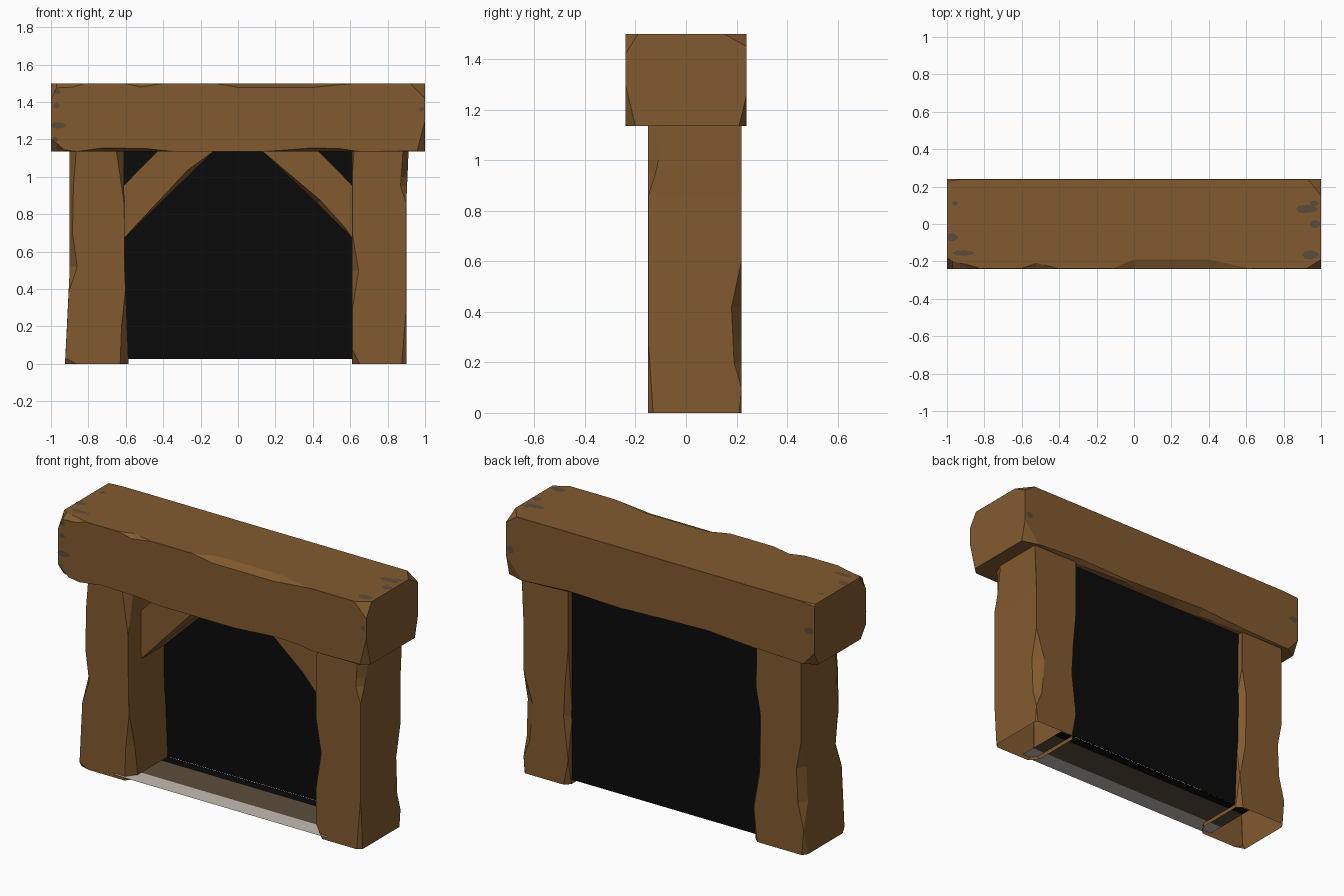
import bpy, bmesh, math

if "Cube" in bpy.data.objects:
    bpy.data.objects.remove(bpy.data.objects["Cube"])


def material(name, rgb):
    m = bpy.data.materials.new(name)
    m.diffuse_color = (*rgb, 1)
    m.use_nodes = True
    m.node_tree.nodes["Principled BSDF"].inputs["Base Color"].default_value = m.diffuse_color
    return m


WOOD = material("brown wood", (0.223, 0.103, 0.028))
STAIN = material("grey brown stain", (0.105, 0.075, 0.042))
DARK = material("tunnel black", (0.003, 0.003, 0.003))
DUST = material("pale dust", (0.56, 0.50, 0.45))


def make(name, verts, faces, mats, rule=None):
    me = bpy.data.meshes.new(name)
    me.from_pydata(verts, [], faces)
    for m in mats:
        me.materials.append(m)
    bm = bmesh.new()
    bm.from_mesh(me)
    bmesh.ops.recalc_face_normals(bm, faces=bm.faces)
    if rule:
        for f in bm.faces:
            f.material_index = rule(f.calc_center_median())
    bm.to_mesh(me)
    bm.free()
    ob = bpy.data.objects.new(name, me)
    bpy.context.collection.objects.link(ob)
    return ob


def lerp_keys(keys, t):
    """Piecewise linear value from (t, value...) keys."""
    if t <= keys[0][0]:
        return keys[0][1:]
    for a, b in zip(keys, keys[1:]):
        if t <= b[0]:
            k = (t - a[0]) / (b[0] - a[0])
            return tuple(p + (q - p) * k for p, q in zip(a[1:], b[1:]))
    return keys[-1][1:]


def timber(name, start, end, rect, chips, place, open_start=False):
    """Hewn log: a box whose four long edges carry varying chamfers."""
    ts = {start, end}
    for keys in [rect] + chips:
        ts |= {k[0] for k in keys}
    ts = sorted(ts)
    verts, faces = [], []
    for t in ts:
        u0, u1, v0, v1 = lerp_keys(rect, t)
        c = [[max(x, 0.001) for x in lerp_keys(k, t)] for k in chips]
        ring = [(u0, v0 + c[0][1]), (u0 + c[0][0], v0),
                (u1 - c[1][0], v0), (u1, v0 + c[1][1]),
                (u1, v1 - c[2][1]), (u1 - c[2][0], v1),
                (u0 + c[3][0], v1), (u0, v1 - c[3][1])]
        verts += [place(t, u, v) for u, v in ring]
    for s in range(len(ts) - 1):
        for i in range(8):
            j = (i + 1) % 8
            faces.append((s * 8 + i, s * 8 + j, s * 8 + 8 + j, s * 8 + 8 + i))
    n = len(verts)
    faces.append(tuple(range(n - 8, n)))
    if not open_start:
        faces.append(tuple(range(8)))
    return make(name, verts, faces, [WOOD])


# Lintel beam: chamfers front-bottom, back-bottom, back-top, front-top
timber("lintel_beam", -1, 1, [(-1, -.24, .24, 1.135, 1.5)], [
    [(-1, .05, .07), (-.93, .02, .01), (-.86, 0, 0), (-.72, .05, .02), (-.48, .04, .015),
     (-.35, 0, 0), (.15, 0, 0), (.4, .05, .02), (.55, .04, .015), (.65, 0, 0),
     (.96, .005, .01), (1, .04, .165)],
    [(-1, .04, .08), (-.93, 0, 0), (-.6, .02, .01), (-.3, .04, .03), (0, .06, .02),
     (.25, .01, .01), (.6, .03, .02), (.9, 0, 0), (1, .03, .125)],
    [(-1, .01, .01), (-.9, 0, 0), (.93, 0, 0), (1, .09, .05)],
    [(-1, .06, .09), (-.97, .04, .025), (-.88, .02, .02), (-.82, 0, 0), (-.61, 0, 0),
     (-.52, .03, .02), (-.4, 0, 0), (-.12, 0, 0), (0, .05, .022), (.4, .05, .022),
     (.63, 0, 0), (.92, 0, 0), (1, .05, .08)],
], lambda t, u, v: (t, u, v))

# Posts: chamfers left-front, right-front, right-back, left-back
upright = lambda t, u, v: (u, v, t)
timber("left_post", 0, 1.137,
       [(0, -.925, -.585, -.15, .22), (.5, -.9, -.605, -.15, .22), (1.137, -.9, -.61, -.15, .22)], [
    [(0, .06, .02), (.03, 0, 0), (.38, 0, 0), (.52, .04, .05), (.7, .015, .03),
     (.95, .02, .04), (1.137, .035, .05)],
    [(0, .045, .06), (.2, .03, .04), (.4, 0, 0), (.85, 0, 0), (1.137, .04, .06)],
    [(0, .03, .03), (.2, 0, 0), (.4, .03, .04), (.75, .03, .04), (.9, 0, 0)],
    [(0, .02, .03), (.15, 0, 0), (.3, .03, .05), (.5, .03, .05), (.65, 0, 0)],
], upright, True)
timber("right_post", 0, 1.137,
       [(0, .61, .9, -.15, .22), (.86, .61, .9, -.15, .22), (1.137, .61, .912, -.15, .22)], [
    [(0, .04, .05), (.08, 0, 0), (.28, 0, 0), (.5, .035, .05), (.7, 0, 0),
     (1, 0, 0), (1.137, .01, .02)],
    [(0, .025, .02), (.3, 0, 0), (.86, 0, 0), (.95, .035, .03), (1.137, .03, .07)],
    [(0, .01, .01), (.1, 0, 0), (.2, .04, .03), (.42, .06, .04), (.6, 0, 0)],
    [(0, .03, .03), (.15, 0, 0), (.4, .03, .04), (.6, .02, .02), (.8, 0, 0)],
], upright, True)

# Diagonal corner braces, mirrored, with a small chip on the front edge
for side, s in (("left", -1), ("right", 1)):
    inner = [(.615, .665), (.615, .95), (.43, 1.137), (.13, 1.137)]
    lo, hi = ((.25, 1.02), (.4, .875)) if s < 0 else ((.42, .86), (.56, .72))
    out = [(lo[0], lo[1]), (hi[0], hi[1])]
    prof = inner + out
    n = len(prof)
    mid = ((lo[0] + hi[0]) / 2 + .03, (lo[1] + hi[1]) / 2 + .03)
    front = inner + [(lo[0] + .02, lo[1] + .015), (hi[0] + .01, hi[1] + .01)]
    vs = [(s * x, -.03, z) for x, z in front]
    vs += [(s * x, 0, z) for x, z in prof] + [(s * x, .18, z) for x, z in prof]
    fs = [tuple(range(n)), tuple(range(2 * n, 3 * n))]
    fs += [(r * n + i, r * n + (i + 1) % n, (r + 1) * n + (i + 1) % n, (r + 1) * n + i)
           for r in range(2) for i in range(n)]
    make(side + "_brace", vs, fs, [WOOD])

# Black sheet closing the opening
make("tunnel_darkness", [(-.63, .185, .025), (.63, .185, .025), (.63, .185, 1.14), (-.63, .185, 1.14)],
     [(0, 1, 2, 3)], [DARK])

# Threshold floor fading from pale dust to black
ys = [-.165, -.06, .125, .185]
make("threshold_floor", [(x, y, .024) for y in ys for x in (-.69, .69)],
     [(2 * i, 2 * i + 1, 2 * i + 3, 2 * i + 2) for i in range(3)], [DUST, STAIN, DARK],
     lambda c: 0 if c.y < -.06 else 1 if c.y < .125 else 2)


# Worn stains: thin ragged patches near the beam ends
def stain(name, x, h, length, width, place):
    pts = [(x + length / 2 * math.cos(a), h + width / 2 * math.sin(a) * (1 + .25 * math.cos(3 * a)))
           for a in (i * math.pi / 4 for i in range(8))]
    make(name, [place(p, q) for p, q in pts], [tuple(range(8))], [STAIN])


for i, p in enumerate([(.925, .08, .12, .045), (.97, .0, .06, .045), (.945, -.165, .09, .05),
                       (.965, .11, .05, .03), (-.955, .11, .035, .025), (-.97, -.07, .06, .045),
                       (-.91, -.155, .12, .03)]):
    stain(f"top_stain_{i}", *p, lambda a, b: (a, b, 1.503))
for i, p in enumerate([(-.965, 1.455, .03, .03), (-.96, 1.275, .08, .035), (-.975, 1.2, .03, .03),
                       (-.97, 1.38, .035, .03), (.982, 1.36, .03, .025)]):
    stain(f"front_stain_{i}", *p, lambda a, b: (a, -.243, b))
for i, p in enumerate([(-.965, 1.34, .06, .04), (.97, 1.3, .05, .04)]):
    stain(f"back_stain_{i}", *p, lambda a, b: (a, .243, b))
